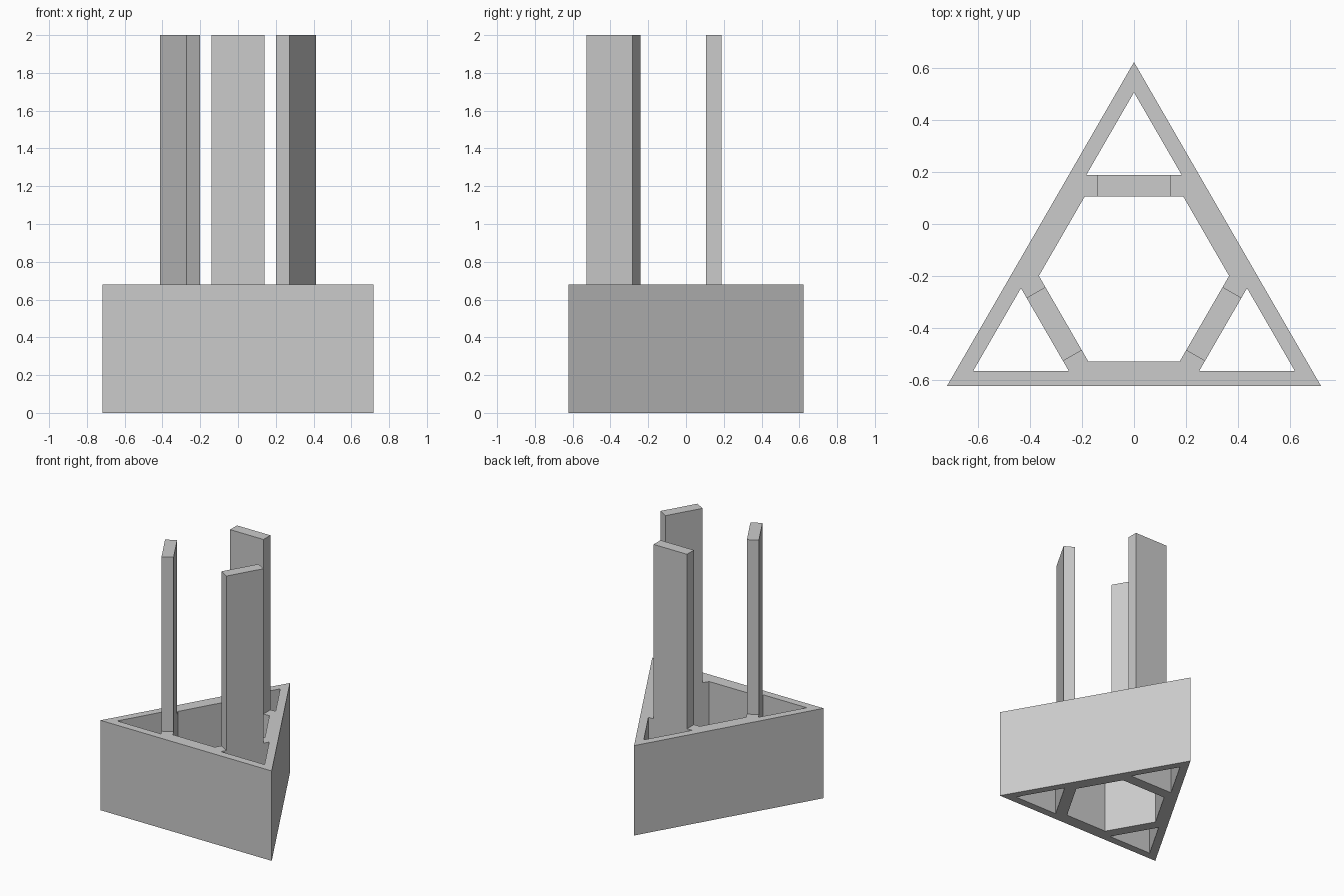
import bpy
import bmesh
from math import pi, sqrt
from mathutils import Matrix, Vector

cube = bpy.data.objects.get("Cube")
if cube:
    bpy.data.objects.remove(cube, do_unlink=True)

BASE_H, TOTAL_H = 0.68, 2.0
CENTRE = Vector((0, -0.207, 0))
OUTER, CELL, HEX = 0.414, 0.356, 0.32    # distances from the centre to the walls
WEB_IN, WEB_OUT = 0.312, 0.395           # inner and outer side of each web
POST_HALF = 0.14

grey = bpy.data.materials.new("plain grey")
grey.use_nodes = True
COLOUR = (0.6, 0.6, 0.6, 1)
grey.diffuse_color = COLOUR
grey.node_tree.nodes["Principled BSDF"].inputs["Base Color"].default_value = COLOUR


def turned(points, k):
    """Turn points about the centre by k thirds of a circle."""
    rot = Matrix.Rotation(k * 2 * pi / 3, 3, 'Z')
    return [rot @ Vector((x, y, 0)) + CENTRE for x, y in points]


def add_outline(curve, points):
    spline = curve.splines.new('POLY')
    spline.points.add(len(points) - 1)
    for p, co in zip(spline.points, points):
        p.co = (co.x, co.y, 0, 1)
    spline.use_cyclic_u = True


# Triangular base with three corner cells and a six-sided well
curve = bpy.data.curves.new("base", 'CURVE')
curve.dimensions = '2D'
curve.fill_mode = 'BOTH'
curve.extrude = BASE_H / 2

apex = (0, 2 * OUTER)
add_outline(curve, [turned([apex], k)[0] for k in range(3)])

cell_half = (2 * CELL - WEB_OUT) / sqrt(3)
hex_half = (2 * HEX - WEB_IN) / sqrt(3)
well = []
for k in range(3):
    add_outline(curve, turned([(0, 2 * CELL), (-cell_half, WEB_OUT), (cell_half, WEB_OUT)], k))
    well += turned([(hex_half, WEB_IN), (-hex_half, WEB_IN)], k)
add_outline(curve, well)

base = bpy.data.objects.new("triangular_base", curve)
bpy.context.collection.objects.link(base)
bpy.ops.object.select_all(action='DESELECT')
base.select_set(True)
bpy.context.view_layer.objects.active = base
bpy.ops.object.convert(target='MESH')
base = bpy.context.object

bm = bmesh.new()
bm.from_mesh(base.data)
bmesh.ops.remove_doubles(bm, verts=bm.verts, dist=0.0005)
bmesh.ops.translate(bm, verts=bm.verts, vec=(0, 0, BASE_H / 2))
bmesh.ops.recalc_face_normals(bm, faces=bm.faces)
for f in bm.faces:
    f.smooth = False
bm.to_mesh(base.data)
bm.free()
base.data.materials.clear()
base.data.materials.append(grey)

# Flat upright posts, one standing on each web
for k, name in enumerate(("back_post", "right_post", "left_post")):
    section = turned([(-POST_HALF, WEB_IN), (POST_HALF, WEB_IN),
                      (POST_HALF, WEB_OUT), (-POST_HALF, WEB_OUT)], k)
    bm = bmesh.new()
    foot = bm.faces.new([bm.verts.new((p.x, p.y, BASE_H)) for p in section])
    top = bmesh.ops.extrude_face_region(bm, geom=[foot], use_keep_orig=True)["geom"]
    bmesh.ops.translate(bm, vec=(0, 0, TOTAL_H - BASE_H),
                        verts=[v for v in top if isinstance(v, bmesh.types.BMVert)])
    bmesh.ops.recalc_face_normals(bm, faces=bm.faces)
    mesh = bpy.data.meshes.new(name)
    bm.to_mesh(mesh)
    bm.free()
    mesh.materials.append(grey)
    bpy.context.collection.objects.link(bpy.data.objects.new(name, mesh))
